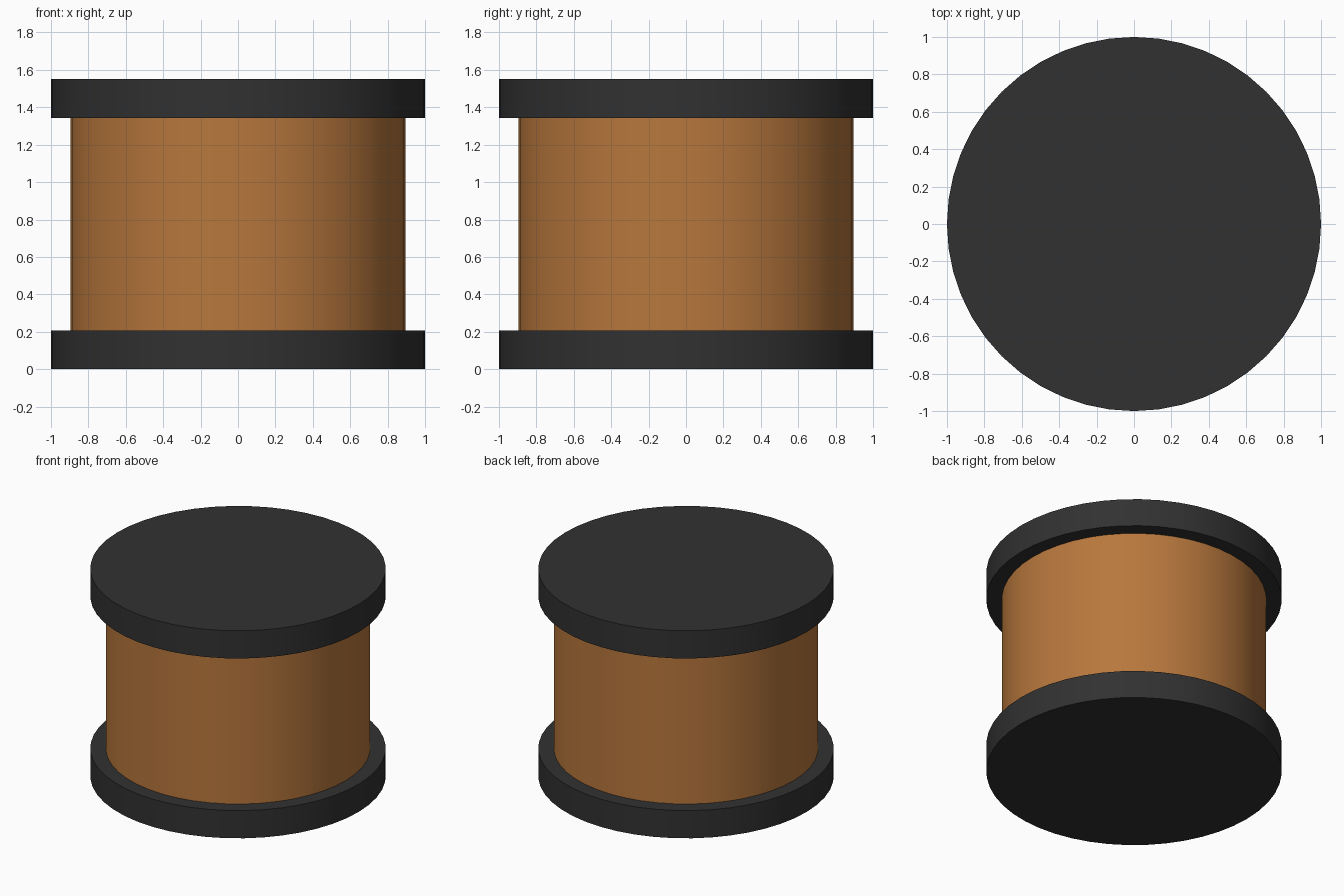
import bpy
import math

cube = bpy.data.objects.get("Cube")
if cube:
    bpy.data.objects.remove(cube, do_unlink=True)


def make_material(name, rgb):
    mat = bpy.data.materials.new(name)
    mat.use_nodes = True
    colour = (*rgb, 1.0)
    mat.diffuse_color = colour
    mat.node_tree.nodes["Principled BSDF"].inputs["Base Color"].default_value = colour
    return mat


def make_disc(name, radius, bottom, top, mat):
    bpy.ops.mesh.primitive_cylinder_add(
        vertices=48, radius=radius, depth=top - bottom,
        location=(0, 0, (bottom + top) / 2))
    obj = bpy.context.object
    obj.name = name
    obj.data.materials.append(mat)
    bpy.ops.object.shade_smooth_by_angle(angle=math.radians(30))
    return obj


charcoal = make_material("charcoal", (0.031, 0.031, 0.031))
copper = make_material("copper brown", (0.479, 0.186, 0.046))

HEIGHT = 1.55
FLANGE = 0.207

# End flanges
make_disc("bottom_flange", 1.0, 0.0, FLANGE, charcoal)
make_disc("top_flange", 1.0, HEIGHT - FLANGE, HEIGHT, charcoal)

# Wound core between the flanges
make_disc("winding", 0.895, FLANGE, HEIGHT - FLANGE, copper)
